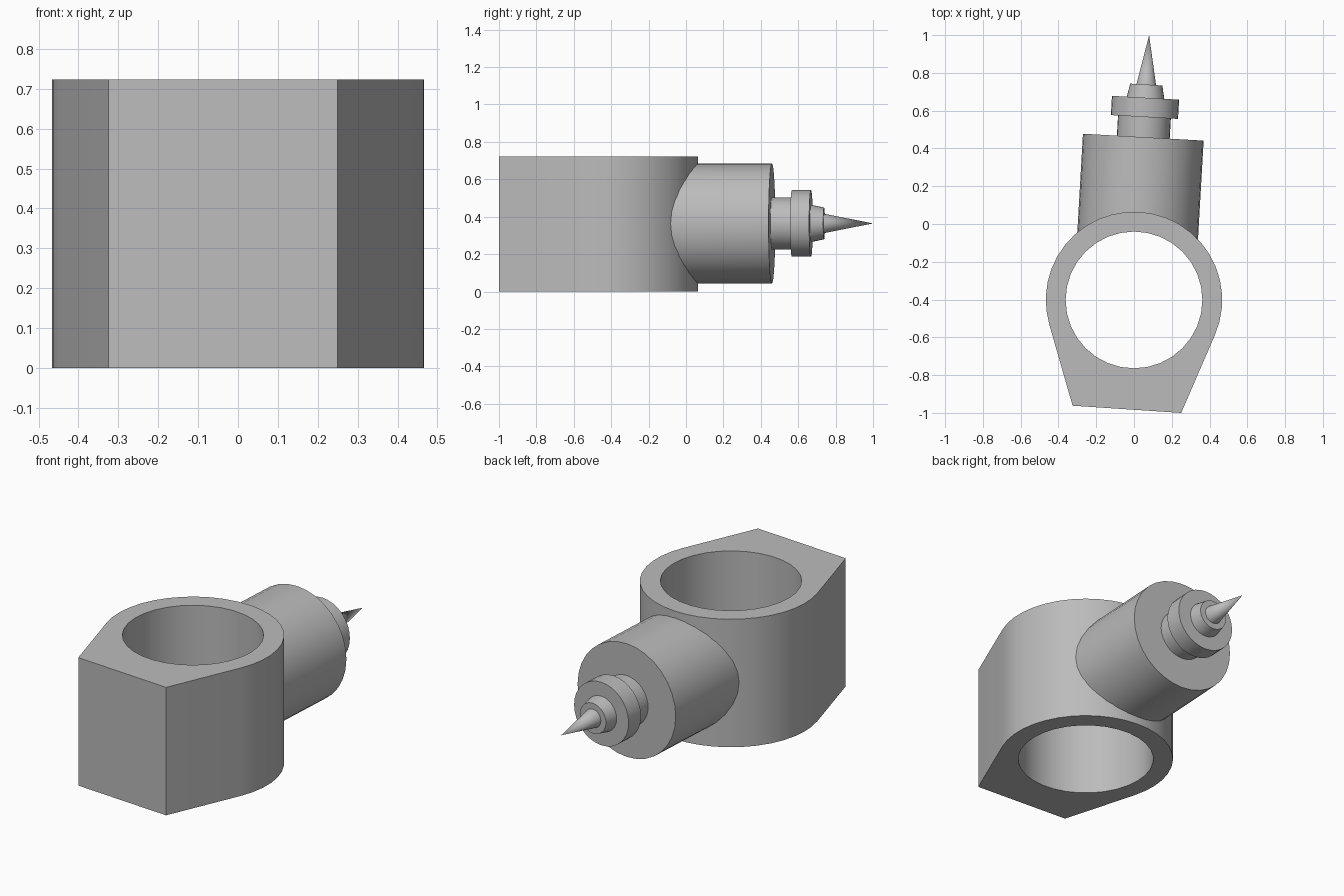
import bpy, bmesh, math
from mathutils import Matrix, Vector

cube = bpy.data.objects.get("Cube")
if cube:
    bpy.data.objects.remove(cube)

SIDES = 32
HEIGHT = 0.723
CENTRE = Vector((0, -0.402, 0))      # axis of the upright ring
OUTER, INNER = 0.467, 0.362

grey = bpy.data.materials.new("plain_grey")
grey.use_nodes = True
grey.diffuse_color = (0.5, 0.5, 0.5, 1)
grey.node_tree.nodes["Principled BSDF"].inputs["Base Color"].default_value = (0.5, 0.5, 0.5, 1)


def finish(name, bm):
    bmesh.ops.recalc_face_normals(bm, faces=bm.faces)
    mesh = bpy.data.meshes.new(name)
    bm.to_mesh(mesh)
    bm.free()
    mesh.materials.append(grey)
    obj = bpy.data.objects.new(name, mesh)
    bpy.context.collection.objects.link(obj)
    bpy.ops.object.select_all(action='DESELECT')
    obj.select_set(True)
    bpy.context.view_layer.objects.active = obj
    bpy.ops.object.shade_smooth_by_angle(angle=math.radians(30))
    return obj


def polar(radius, angle):
    return CENTRE + Vector((radius * math.cos(angle), radius * math.sin(angle), 0))


def tangent_angle(corner, side):
    # angle where a straight wall from the corner meets the round wall
    d = corner - CENTRE
    return math.atan2(d.y, d.x) + side * math.acos(OUTER / d.length)


# Ring body: round at the back, straight walls running to a slanted front
right_corner = Vector((-0.325, -0.962, 0))
left_corner = Vector((0.25, -1.0, 0))
start = tangent_angle(left_corner, 1)
end = tangent_angle(right_corner, -1) + math.tau
arc = [polar(OUTER, start + (end - start) * i / 24) for i in range(25)]
hole = [polar(INNER, math.tau * i / SIDES) for i in range(SIDES)]

bm = bmesh.new()
edges = []
for loop in (arc + [right_corner, left_corner], hole):
    verts = [bm.verts.new(p) for p in loop]
    edges += [bm.edges.new((a, b)) for a, b in zip(verts, verts[1:] + verts[:1])]
bmesh.ops.triangle_fill(bm, edges=edges, use_beauty=True)
top = bmesh.ops.extrude_face_region(bm, geom=bm.faces[:])["geom"]
bmesh.ops.translate(bm, vec=(0, 0, HEIGHT),
                    verts=[v for v in top if isinstance(v, bmesh.types.BMVert)])
finish("ring_body", bm)

# Nozzle axis: level, leaving the ring slightly to its left at the back
axis = Vector((0.08, 1.0, 0)) - CENTRE
place = (Matrix.Translation(CENTRE + Vector((0, 0, 0.364)))
         @ Matrix.Rotation(-math.atan2(axis.x, axis.y), 4, 'Z'))


def turned_part(name, near, far, near_radius, far_radius, saddle=0):
    """Round part along the nozzle axis; saddle fits its near end inside the ring wall."""
    bm = bmesh.new()
    rings = []
    for dist, radius in ((near, near_radius), (far, far_radius)):
        ring = []
        for i in range(SIDES):
            a = math.tau * i / SIDES
            x, z = radius * math.cos(a), radius * math.sin(a)
            y = math.sqrt(saddle ** 2 - x ** 2) if saddle and dist == near else dist
            ring.append(bm.verts.new((x, y, z)))
        rings.append(ring)
    for i in range(SIDES):
        j = (i + 1) % SIDES
        bm.faces.new((rings[0][i], rings[0][j], rings[1][j], rings[1][i]))
    if not saddle:
        bm.faces.new(rings[0])
    bm.faces.new(rings[1])
    bmesh.ops.remove_doubles(bm, verts=bm.verts, dist=0.00001)
    bm.transform(place)
    finish(name, bm)


turned_part("barrel", 0, 0.863, 0.32, 0.32, saddle=0.42)
turned_part("neck", 0.85, 0.98, 0.14, 0.14)
turned_part("collar", 0.97, 1.072, 0.178, 0.178)
turned_part("tapered_seat", 1.06, 1.142, 0.102, 0.085)
turned_part("spike", 1.13, axis.length, 0.054, 0.0)
